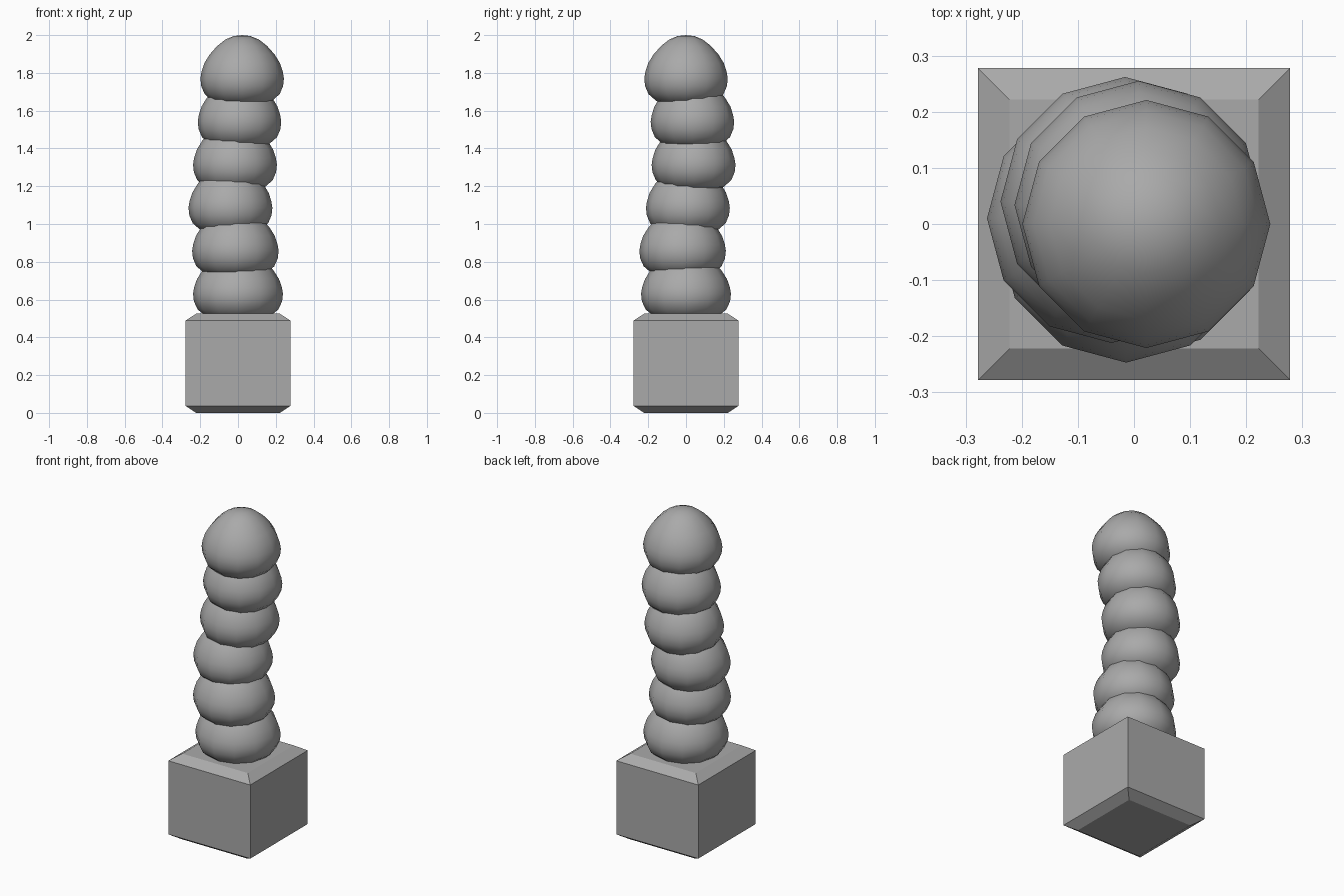
import bpy, bmesh, math

cube = bpy.data.objects.get("Cube")
if cube:
    bpy.data.objects.remove(cube, do_unlink=True)

grey = bpy.data.materials.new("plain_grey")
grey.use_nodes = True
colour = (0.4, 0.4, 0.4, 1)
grey.diffuse_color = colour
grey.node_tree.nodes["Principled BSDF"].inputs["Base Color"].default_value = colour


def finish(name, bm, smooth):
    bmesh.ops.recalc_face_normals(bm, faces=bm.faces)
    for f in bm.faces:
        f.smooth = smooth
    mesh = bpy.data.meshes.new(name)
    bm.to_mesh(mesh)
    bm.free()
    mesh.materials.append(grey)
    obj = bpy.data.objects.new(name, mesh)
    bpy.context.collection.objects.link(obj)
    return obj


def lathe(bm, profile, sides):
    """Closed solid of revolution from (radius, height) pairs; ends are poles."""
    rings = []
    for r, z in profile[1:-1]:
        rings.append([bm.verts.new((r * math.cos(a), r * math.sin(a), z))
                      for a in (i * math.tau / sides for i in range(sides))])
    for low, high in zip(rings, rings[1:]):
        for i in range(sides):
            j = (i + 1) % sides
            bm.faces.new((low[i], low[j], high[j], high[i]))
    for ring, (_, z) in ((rings[0], profile[0]), (rings[-1], profile[-1])):
        pole = bm.verts.new((0, 0, z))
        for i in range(sides):
            bm.faces.new((ring[i], ring[(i + 1) % sides], pole))


# Square base block, chamfered around its top and bottom
bm = bmesh.new()
half, inset, height, chamfer = 0.278, 0.222, 0.525, 0.037
loops = [[bm.verts.new((sx * h, sy * h, z)) for sx, sy in ((-1, -1), (1, -1), (1, 1), (-1, 1))]
         for h, z in ((inset, 0), (half, chamfer), (half, height - chamfer), (inset, height))]
for low, high in zip(loops, loops[1:]):
    for i in range(4):
        j = (i + 1) % 4
        bm.faces.new((low[i], low[j], high[j], high[i]))
bm.faces.new(loops[0])
bm.faces.new(loops[-1])
finish("base_block", bm, False)

# Stacked domed segments, each overlapping the top of the one below
# Profile is (radius factor, height above the widest level)
DOME = [(0, -0.16), (0.42, -0.15), (0.72, -0.117), (0.9, -0.082), (0.98, -0.04), (1, 0),
        (0.975, 0.035), (0.91, 0.08), (0.78, 0.127), (0.6, 0.172),
        (0.4, 0.207), (0.2, 0.225), (0, 0.23)]
# Each segment: centre x, centre y, radius
SEGMENTS = [(0, 0, 0.238), (-0.014, -0.018, 0.229), (-0.04, 0.01, 0.222),
            (-0.016, 0.04, 0.222), (0.008, 0.034, 0.221), (0.022, 0, 0.221)]
for n, (x, y, radius) in enumerate(SEGMENTS):
    bm = bmesh.new()
    lathe(bm, [(r * radius, z) for r, z in DOME], 12)
    top = n == len(SEGMENTS) - 1
    segment = finish("top_dome" if top else f"stem_segment_{n + 1}", bm, True)
    segment.location = (x, y, 0.63 + 0.228 * n)
